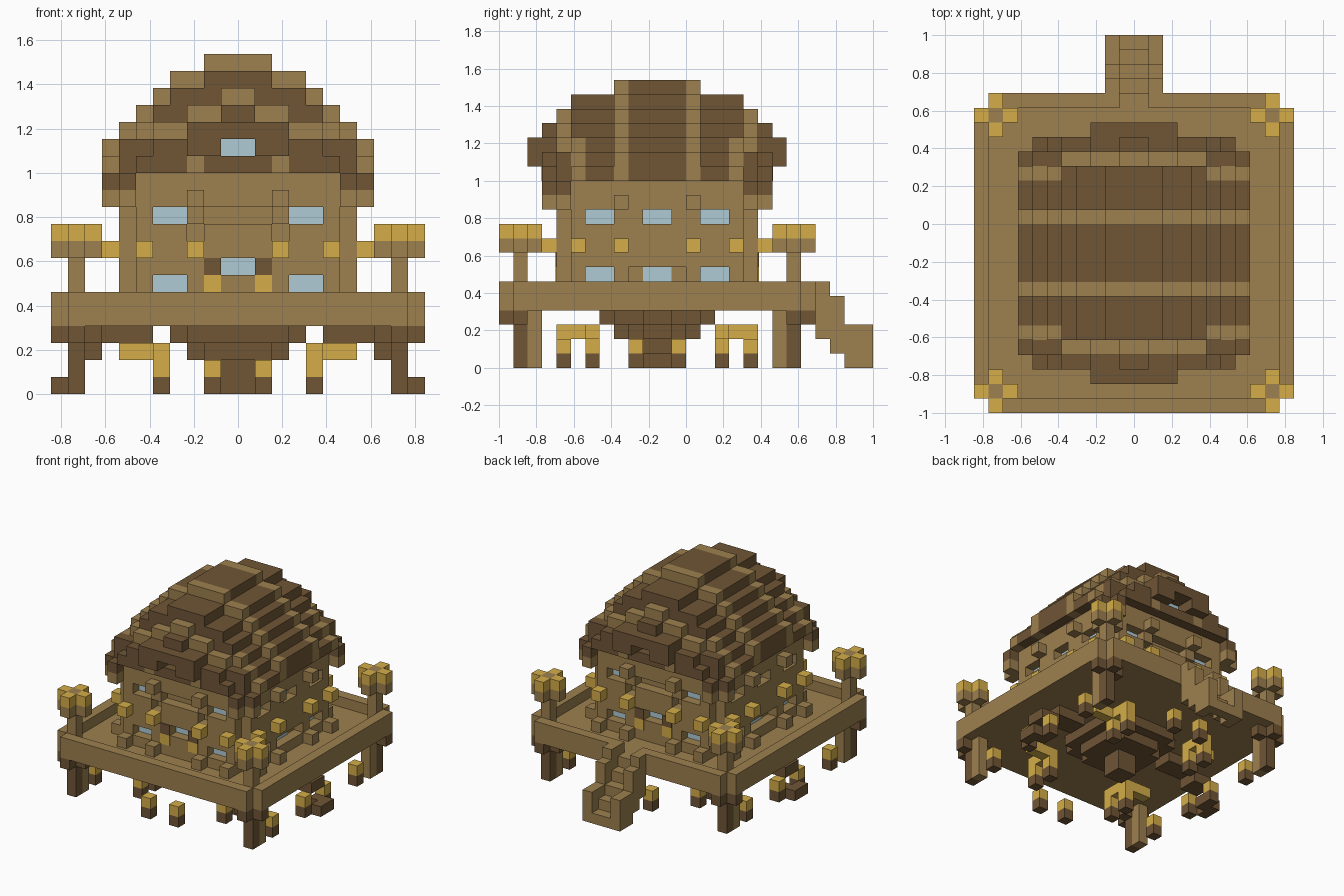
import bpy, bmesh
from mathutils import Matrix, Vector

if "Cube" in bpy.data.objects:
    bpy.data.objects.remove(bpy.data.objects["Cube"])

U = 2 / 26          # size of one block
YC = -2             # the house and deck centre, in blocks


def material(name, rgb):
    m = bpy.data.materials.new(name)
    m.use_nodes = True
    m.diffuse_color = (*rgb, 1)
    m.node_tree.nodes["Principled BSDF"].inputs["Base Color"].default_value = (*rgb, 1)
    return m


WOOD = material("light wood", (0.34, 0.216, 0.078))
DARK = material("dark wood", (0.16, 0.092, 0.037))
GOLD = material("lantern gold", (0.66, 0.42, 0.068))
GLASS = material("window glass", (0.43, 0.60, 0.66))


def build(name, mat, boxes):
    """Make one object from boxes (x0, x1, y0, y1, z0, z1) in blocks."""
    bm = bmesh.new()
    for x0, x1, y0, y1, z0, z1 in boxes:
        size = Vector((x1 - x0, y1 - y0, z1 - z0)) * U
        mid = Vector((x0 + x1, y0 + y1 + 2 * YC, z0 + z1)) * U / 2
        bmesh.ops.create_cube(bm, size=1, matrix=Matrix.LocRotScale(mid, None, size))
    me = bpy.data.meshes.new(name)
    bm.to_mesh(me)
    bm.free()
    me.materials.append(mat)
    ob = bpy.data.objects.new(name, me)
    bpy.context.collection.objects.link(ob)


def mx(boxes):
    return boxes + [(-b, -a, *r) for a, b, *r in boxes]


def my(boxes):
    return boxes + [(a, b, -d, -c, e, f) for a, b, c, d, e, f in boxes]


def quad(boxes):
    return my(mx(boxes))


def swap(boxes):
    return [(c, d, a, b, e, f) for a, b, c, d, e, f in boxes]


# Deck: floor, raised rim with a gap at the stairs
build("deck_floor", WOOD, [(-10, 10, -10, 10, 4, 5)])
build("deck_rim", WOOD, mx([(10, 11, -10, 10, 4, 6), (1, 10, 10, 11, 4, 6)])
      + [(-10, 10, -11, -10, 4, 6), (-1, 1, 10, 11, 4, 5)])

# Legs and corner lamp posts
build("leg_core", DARK, quad([(9, 10, 9, 10, 0, 4), (9, 10, 10, 11, 3, 4),
                              (8, 9, 9, 10, 3, 4), (10, 11, 9, 10, 3, 4)]))
build("leg_brace", WOOD, quad([(9, 10, 8, 9, 0, 4)]))
build("lamp_post", WOOD, quad([(9, 10, 9, 10, 4, 10)]))


def cross(z):
    arms = [(8, 9, 9, 10, z, z + 1), (10, 11, 9, 10, z, z + 1)]
    return quad(arms + swap(arms))


build("lamp_bracket", WOOD, cross(8))
build("lamp_light", GOLD, cross(9))

# Stairs with side rails
rails = [(1, 2, 11, 12, 2, 6), (1, 2, 12, 13, 1, 5), (1, 2, 13, 15, 0, 3)]
build("stair_rails", WOOD, mx(rails))
build("stair_steps", WOOD, [(-1, 1, 11 + i, 12 + i, 3 - i, 4 - i) for i in range(4)])

# Rounded underside and side roots
build("underside", DARK, [(-4, 4, -3, 3, 3, 4), (-3, 3, -4, 4, 3, 4), (-3, 3, -2, 2, 2, 3),
                          (-2, 2, -3, 3, 2, 3), (-1, 1, -1, 1, 0, 2)])
build("side_roots", DARK, mx([(5, 8, -1, 1, 3, 4), (8, 10, -1, 1, 2, 3),
                              (10, 11, -1, 1, 0, 1), (9, 10, 0, 1, 0, 1)]))

# Hanging lanterns below the deck
spots = [(9, 6), (9, 1), (1, 9), (4, 6), (4, 4)]
build("hanging_base", DARK, quad([(x, x + 1, y, y + 1, 0, 1) for x, y in spots]))
build("hanging_light", GOLD, quad([(x, x + 1, y, y + 1, 1, 2) for x, y in spots]
                                  + [(4, 7, 4, 5, 2, 3), (4, 5, 5, 7, 2, 3)]))

# House: solid core and an outer wall layer that leaves recesses
build("house_core", WOOD, [(-6, 6, -6, 6, 5, 13)])


def wall(spans):
    return mx([(a, b, 6, 7, z0, z1) for a, b, z0, z1 in spans])


shared = [(0, 6, 5, 6), (5, 6, 6, 7), (0, 6, 8, 9), (5, 6, 10, 11), (0, 6, 11, 13)]
front_wall = wall(shared + [(0, 3, 6, 7), (1, 6, 7, 8), (0, 2, 9, 10), (3, 6, 9, 10),
                            (2, 3, 10, 11)])
side_wall = wall(shared + [(2, 3, 6, 7), (0, 6, 7, 8), (0, 6, 9, 10), (1, 3, 10, 11)])
build("walls", WOOD, my(front_wall) + mx(swap(side_wall)))

# Recessed windows and the doorway trim
P = 6.08
pair = mx([(3, 5, 6, P, 10, 11), (3, 5, 6, P, 6, 7)])
middle = [(-1, 1, 6, P, 10, 11), (-1, 1, 6, P, 6, 7)]
build("windows", GLASS, my(pair + [(-1, 1, 6, P, 7, 8)]) + mx(swap(pair + middle)))
build("door_jambs", DARK, quad([(1, 2, 7, 7.08, 7, 8)]))
build("door_lights", GOLD, quad([(1, 2, 7, 7.08, 6, 7)]))


# Lanterns, floor blocks and eave brackets on all four walls
def around(z, places):
    row = [(a, a + 1, 7, 8, z, z + 1) for a in places]
    return quad(row + swap(row))


build("wall_lanterns", GOLD, around(8, (2, 5)))
build("floor_blocks", WOOD, around(5, (2, 5)))
build("eave_brackets", WOOD, around(11, (2,)))


# Domed roof: stepped arches, each band lower toward the ends
def arch(y0, y1, halves):
    return [(-h, h, y0, y1, 13 + i, 14 + i) for i, h in enumerate(halves)]


def split(rows, at):
    inner = [(max(a, -at), min(b, at), *r) for a, b, *r in rows]
    outer = mx([(at, b, *r) for a, b, *r in rows if b > at])
    return inner, outer


FULL = [8, 8, 7, 6, 5, 4, 2]
SHOULDER = [8, 7, 6, 5, 4, 2]
inner5, outer5 = split(arch(5, 6, SHOULDER), 5)
inner6, outer6 = split(arch(6, 7, [7, 7, 5, 3, 1]), 5)
# End bands leave an opening for the recessed gable window
end_band = [(-6, 6, 7, 8, 13, 14), (-3, 3, 7, 8, 15, 16), (-1, 1, 7, 8, 16, 17)]
build("roof_dark_bands", DARK, arch(-2, 2, FULL)
      + my(arch(3, 5, SHOULDER) + inner5 + outer6 + end_band + mx([(1, 5, 7, 8, 14, 15)])))
build("roof_light_bands", WOOD, my(arch(2, 3, FULL) + outer5 + inner6))
build("roof_gables", DARK, my([(-3, 3, 8, 9, 15, 16)] + mx([(1, 3, 8, 9, 14, 15)])))
build("gable_windows", GLASS, my([(-1, 1, 7, 7.08, 14, 15)]))
build("gable_trim", WOOD, quad([(2, 3, 7.9, 8.05, 13, 14)]))


# Drooping eave corners
def corner(z0, z1):
    return quad([(6, 8, 6, 7, z0, z1), (6, 7, 7, 8, z0, z1)])


build("eave_corner_upper", DARK, corner(12, 13))
build("eave_corner_lower", WOOD, corner(11, 12))
